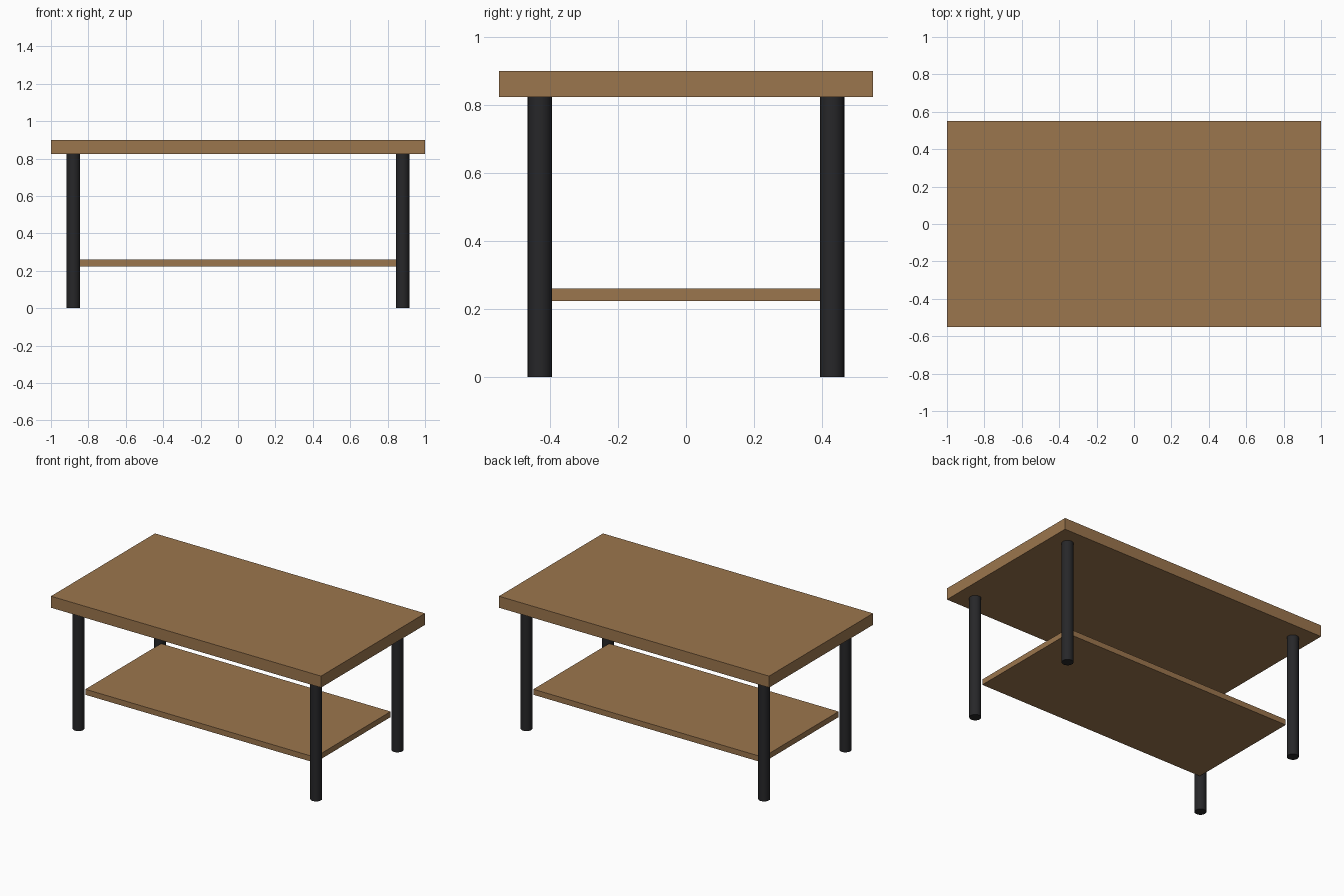
import bpy

if "Cube" in bpy.data.objects:
    bpy.data.objects.remove(bpy.data.objects["Cube"])


def material(name, color):
    mat = bpy.data.materials.new(name)
    mat.diffuse_color = color
    mat.use_nodes = True
    mat.node_tree.nodes["Principled BSDF"].inputs["Base Color"].default_value = mat.diffuse_color
    return mat


wood = material("wood", (0.33, 0.18, 0.075, 1))
metal = material("black_metal", (0.02, 0.02, 0.022, 1))


def board(name, width, depth, bottom, top):
    bpy.ops.mesh.primitive_cube_add(size=1, location=(0, 0, (bottom + top) / 2))
    obj = bpy.context.object
    obj.name = name
    obj.scale = (width, depth, top - bottom)
    bpy.ops.object.transform_apply(location=False, rotation=False, scale=True)
    obj.data.materials.append(wood)


def leg(name, x, y, height):
    bpy.ops.mesh.primitive_cylinder_add(vertices=20, radius=0.036, depth=height,
                                        location=(x, y, height / 2))
    obj = bpy.context.object
    obj.name = name
    obj.data.materials.append(metal)
    bpy.ops.object.shade_smooth_by_angle()


# Table top and lower shelf
board("table_top", 2.0, 1.1, 0.823, 0.9)
board("lower_shelf", 1.7, 0.8, 0.223, 0.26)

# Four round legs
for side, x in (("left", -0.88), ("right", 0.88)):
    for end, y in (("front", -0.43), ("back", 0.43)):
        leg(f"{end}_{side}_leg", x, y, 0.823)
